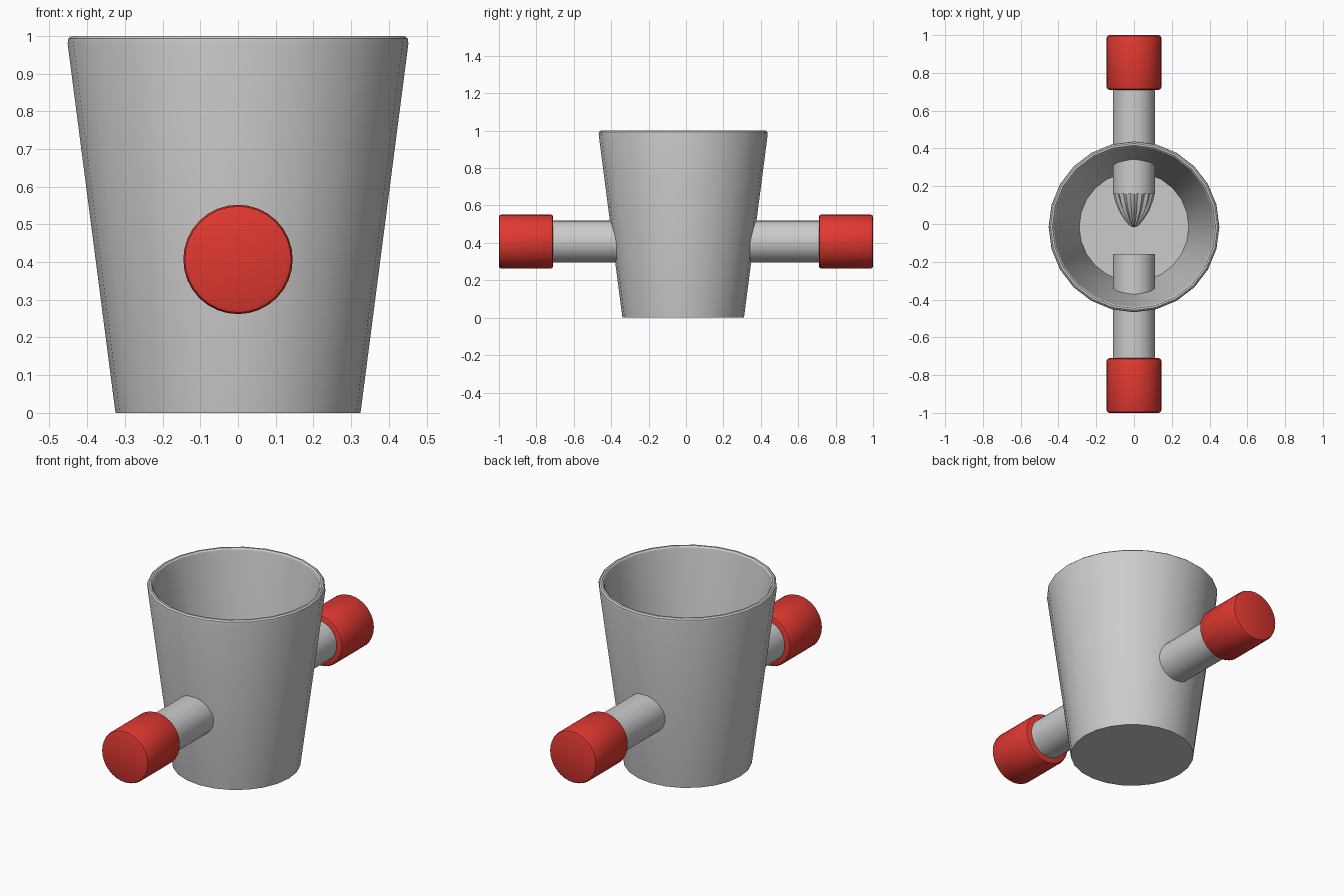
import bpy, bmesh
from math import sin, cos, pi, radians

if "Cube" in bpy.data.objects:
    bpy.data.objects.remove(bpy.data.objects["Cube"])


def lathe(name, profile, sides, loc, rot_x=0, mat=None):
    """Revolve (radius, height, flute depth) points; radius 0 closes to a pole."""
    bm = bmesh.new()
    rings = []
    for r, h, *flute in profile:
        depth = flute[0] if flute else 0
        if r == 0:
            rings.append([bm.verts.new((0, 0, h))] * sides)
            continue
        ring = []
        for i in range(sides):
            a = 2 * pi * i / sides
            rr = r * (1 - depth * (i % 2))
            ring.append(bm.verts.new((rr * cos(a), rr * sin(a), h)))
        rings.append(ring)
    for lo, hi in zip(rings, rings[1:]):
        for i in range(sides):
            j = (i + 1) % sides
            quad = [lo[i], lo[j], hi[j], hi[i]]
            bm.faces.new(list(dict.fromkeys(quad)))
    bmesh.ops.recalc_face_normals(bm, faces=bm.faces)
    me = bpy.data.meshes.new(name)
    bm.to_mesh(me)
    bm.free()
    ob = bpy.data.objects.new(name, me)
    bpy.context.collection.objects.link(ob)
    ob.location = loc
    ob.rotation_euler = (radians(rot_x), 0, 0)
    if mat:
        me.materials.append(mat)
    bpy.ops.object.select_all(action='DESELECT')
    ob.select_set(True)
    bpy.context.view_layer.objects.active = ob
    bpy.ops.object.shade_smooth_by_angle(angle=radians(30))
    return ob


red = bpy.data.materials.new("red")
red.diffuse_color = (0.75, 0.04, 0.03, 1)
red.use_nodes = True
red.node_tree.nodes["Principled BSDF"].inputs["Base Color"].default_value = red.diffuse_color

# Tapered cup with a rounded rim and thin wall
lathe("cup", [(0, 0), (0.325, 0), (0.452, 0.98), (0.45, 0.993), (0.442, 1.0),
              (0.432, 1.0), (0.425, 0.993), (0.422, 0.98), (0.29, 0.03), (0, 0.03)],
      24, (0, -0.015, 0))

PIPE_Z, PIPE_R, CAP_R, B = 0.407, 0.112, 0.145, 0.014
cap = [(0, 0.71), (CAP_R - B, 0.71), (CAP_R - B * 0.3, 0.71 + B * 0.3), (CAP_R, 0.71 + B),
       (CAP_R, 1 - B), (CAP_R - B * 0.3, 1 - B * 0.3), (CAP_R - B, 1), (0, 1)]

# Front and back pipes, each with a red cap
for side, rot in (("front", 90), ("back", -90)):
    lathe(side + "_pipe", [(0, 0.16), (PIPE_R, 0.16), (PIPE_R, 0.73), (0, 0.73)],
          32, (0, 0, PIPE_Z), rot)
    lathe(side + "_cap", cap, 32, (0, 0, PIPE_Z), rot, red)

# Fluted pointed tip on the back pipe, inside the cup
lathe("fluted_tip", [(0, -0.018), (0.025, -0.008, 0.15), (0.052, 0.025, 0.15),
                     (0.08, 0.07, 0.15), (0.1, 0.12, 0.12), (0.11, 0.163, 0.08), (0, 0.163)],
      32, (0, 0, PIPE_Z), -90)
